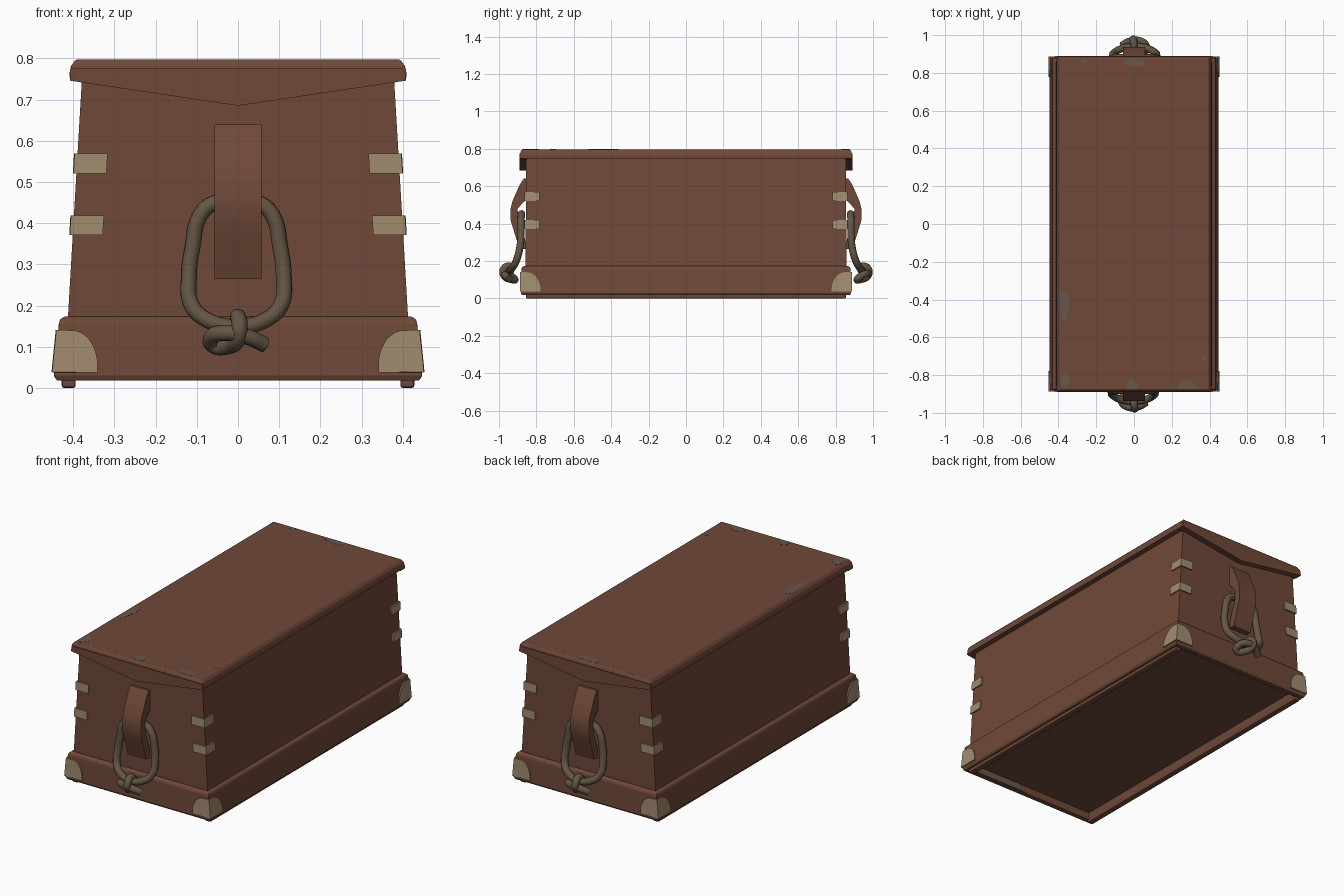
import bpy, bmesh, math
from mathutils import Vector

cube = bpy.data.objects.get("Cube")
if cube:
    bpy.data.objects.remove(cube, do_unlink=True)


def material(name, rgb):
    m = bpy.data.materials.new(name)
    m.use_nodes = True
    m.diffuse_color = (*rgb, 1)
    bsdf = m.node_tree.nodes["Principled BSDF"]
    bsdf.inputs["Base Color"].default_value = (*rgb, 1)
    bsdf.inputs["Roughness"].default_value = 0.8
    return m


WOOD = material("red brown wood", (0.158, 0.066, 0.039))
BRASS = material("dull brass", (0.36, 0.265, 0.16))
ROPE = material("old rope", (0.125, 0.092, 0.058))
WORN = material("worn grey wood", (0.135, 0.097, 0.068))


def finish(name, bm, mat, bevel=0.0):
    bmesh.ops.recalc_face_normals(bm, faces=bm.faces)
    me = bpy.data.meshes.new(name)
    bm.to_mesh(me)
    bm.free()
    me.materials.append(mat)
    ob = bpy.data.objects.new(name, me)
    bpy.context.collection.objects.link(ob)
    if bevel:
        mod = ob.modifiers.new("bevel", 'BEVEL')
        mod.width, mod.segments = bevel, 2
    return ob


def prism(name, points, axis, lo, hi, mat, bevel=0.0):
    """Extrude a flat outline between lo and hi along the given axis."""
    bm = bmesh.new()
    verts = []
    for p in points:
        co = list(p)
        co.insert(axis, lo)
        verts.append(bm.verts.new(co))
    face = bm.faces.new(verts)
    new = bmesh.ops.extrude_face_region(bm, geom=[face])["geom"]
    shift = Vector((0, 0, 0))
    shift[axis] = hi - lo
    bmesh.ops.translate(bm, vec=shift, verts=[v for v in new if isinstance(v, bmesh.types.BMVert)])
    return finish(name, bm, mat, bevel)


def stack(name, levels, mat, bevel=0.0):
    """Rectangular box through levels of (half x, half y, z)."""
    bm = bmesh.new()
    rings = [[bm.verts.new((sx * x, sy * y, z)) for sx, sy in ((1, 1), (-1, 1), (-1, -1), (1, -1))]
             for x, y, z in levels]
    for a, b in zip(rings, rings[1:]):
        for i in range(4):
            j = (i + 1) % 4
            bm.faces.new((a[i], a[j], b[j], b[i]))
    bm.faces.new(rings[0])
    bm.faces.new(rings[-1])
    return finish(name, bm, mat, bevel)


# Tapered body, plinth with a recessed underside, and lid
stack("chest_body", [(0.417, 0.858, 0.1), (0.378, 0.855, 0.765)], WOOD)
stack("plinth", [(0.4, 0.848, 0.06), (0.4, 0.848, 0.018), (0.44, 0.876, 0.018), (0.447, 0.882, 0.03),
                 (0.435, 0.88, 0.155), (0.432, 0.877, 0.166), (0.422, 0.868, 0.173)], WOOD, 0.002)
stack("lid", [(0.408, 0.886, 0.748), (0.409, 0.888, 0.765), (0.405, 0.885, 0.782),
              (0.394, 0.877, 0.797)], WOOD, 0.003)

# Runners under the plinth
for side, s in (("left", 1), ("right", -1)):
    prism(side + "_runner", [(s * 0.394, 0.0), (s * 0.428, 0.0), (s * 0.428, 0.025), (s * 0.394, 0.025)],
          1, -0.855, 0.855, WOOD, 0.006)

# Pointed boards hanging from the lid ends
for end, s in (("front", -1), ("back", 1)):
    prism(end + "_lid_board", [(-0.402, 0.775), (-0.408, 0.746), (0, 0.685), (0.408, 0.746), (0.402, 0.775)],
          1, s * 0.85, s * 0.89, WOOD)


# Brass fittings folded round the vertical corners
def body_corner(z):
    return 0.421 - 0.0586 * (z - 0.1), 0.86


def plinth_corner(z):
    return 0.449 - 0.1 * (z - 0.03), 0.884


def fitting(name, outline, corner, sx, sy):
    """Outline holds (distance from corner, z); its first and last points lie on the corner."""
    bm = bmesh.new()
    for along_x in (True, False):
        verts = []
        for u, z in outline:
            cx, cy = corner(z)
            x, y = (cx - u, cy) if along_x else (cx, cy - u)
            verts.append(bm.verts.new((sx * x, sy * y, z)))
        bm.faces.new(verts)
    bmesh.ops.remove_doubles(bm, verts=bm.verts, dist=0.0005)
    ob = finish(name, bm, BRASS)
    mod = ob.modifiers.new("thickness", 'SOLIDIFY')
    mod.thickness, mod.offset = 0.009, 0


arc = [(0.034 + 0.073 * math.sin(a), 0.038 + 0.102 * math.cos(a))
       for a in [math.pi / 2 * i / 10 for i in range(11)]]
for sx, xn in ((1, "left"), (-1, "right")):
    for sy, yn in ((1, "back"), (-1, "front")):
        tag = yn + "_" + xn
        fitting(tag + "_corner_guard", [(0, 0.14)] + arc + [(0, 0.038)], plinth_corner, sx, sy)
        for level, z in (("lower", 0.371), ("upper", 0.521)):
            fitting(tag + "_" + level + "_bracket",
                    [(0, z), (0, z + 0.048), (0.077, z + 0.048), (0.077, z)], body_corner, sx, sy)


# Rope tubes
def rope(name, points, turn, radius=0.0195):
    cu = bpy.data.curves.new(name, 'CURVE')
    cu.dimensions = '3D'
    cu.bevel_depth, cu.bevel_resolution = radius, 3
    cu.resolution_u, cu.use_fill_caps = 6, True
    sp = cu.splines.new('BEZIER')
    sp.bezier_points.add(len(points) - 1)
    for bp, (x, y, z) in zip(sp.bezier_points, points):
        bp.co = (x * turn, -y * turn, z)
        bp.handle_left_type = bp.handle_right_type = 'AUTO'
    cu.materials.append(ROPE)
    ob = bpy.data.objects.new(name, cu)
    bpy.context.collection.objects.link(ob)


half = [(0, 0.88, 0.452), (0.06, 0.88, 0.446), (0.09, 0.882, 0.415), (0.106, 0.882, 0.345),
        (0.115, 0.888, 0.275), (0.108, 0.908, 0.2), (0.065, 0.93, 0.162), (0, 0.94, 0.145)]
loop = [(x - 0.004, y, z) for x, y, z in half[::-1] + [(-x, y, z) for x, y, z in half[1:]]]
knot = [(0.065, 0.945, 0.105), (0.02, 0.968, 0.125), (-0.03, 0.97, 0.133), (-0.063, 0.945, 0.125),
        (-0.058, 0.915, 0.102), (-0.022, 0.935, 0.102), (0.0, 0.97, 0.118), (0.004, 0.978, 0.15),
        (0, 0.95, 0.173), (0, 0.915, 0.15)]

# Handle at each end: bent wooden bracket holding a knotted rope loop
bracket = [(0.85, 0.64), (0.868, 0.64), (0.888, 0.61), (0.928, 0.52), (0.938, 0.48), (0.938, 0.42),
           (0.925, 0.375), (0.89, 0.265), (0.85, 0.265), (0.862, 0.32), (0.898, 0.42), (0.9, 0.48),
           (0.855, 0.53)]
for end, turn in (("front", 1), ("back", -1)):
    strap = prism(end + "_handle_bracket", [(-y * turn, z) for y, z in bracket], 0, -0.057, 0.057, WOOD)
    bpy.ops.object.select_all(action='DESELECT')
    strap.select_set(True)
    bpy.context.view_layer.objects.active = strap
    bpy.ops.object.shade_smooth_by_angle(angle=math.radians(30))
    rope(end + "_rope_loop", loop, turn)
    rope(end + "_rope_knot", knot, turn)

# Worn flecks on the lid: centre and half size, trimmed at the lid edge
flecks = [(-0.368, -0.43, 0.026, 0.08), (-0.366, -0.825, 0.026, 0.04), (-0.01, -0.855, 0.03, 0.03),
          (0.28, -0.855, 0.05, 0.026), (0.005, 0.86, 0.058, 0.028), (-0.27, 0.868, 0.025, 0.015),
          (0.372, -0.71, 0.016, 0.016)]
for n, (x, y, rx, ry) in enumerate(flecks):
    shape = []
    for i in range(14):
        a = math.tau * (i + 0.5) / 14
        r = 1 + 0.15 * math.sin(3 * a + n)
        px, py = x + rx * r * math.cos(a), y + ry * r * math.sin(a)
        shape.append((max(-0.391, min(0.391, px)), max(-0.874, min(0.874, py))))
    prism("worn_fleck_%d" % (n + 1), shape, 2, 0.795, 0.7978, WORN)

# Worn strip inside the front edge of the underside
prism("worn_underside_strip", [(0.04, 0.022), (0.38, 0.022), (0.38, 0.056), (0.08, 0.056)],
      1, -0.85, -0.846, WORN)
